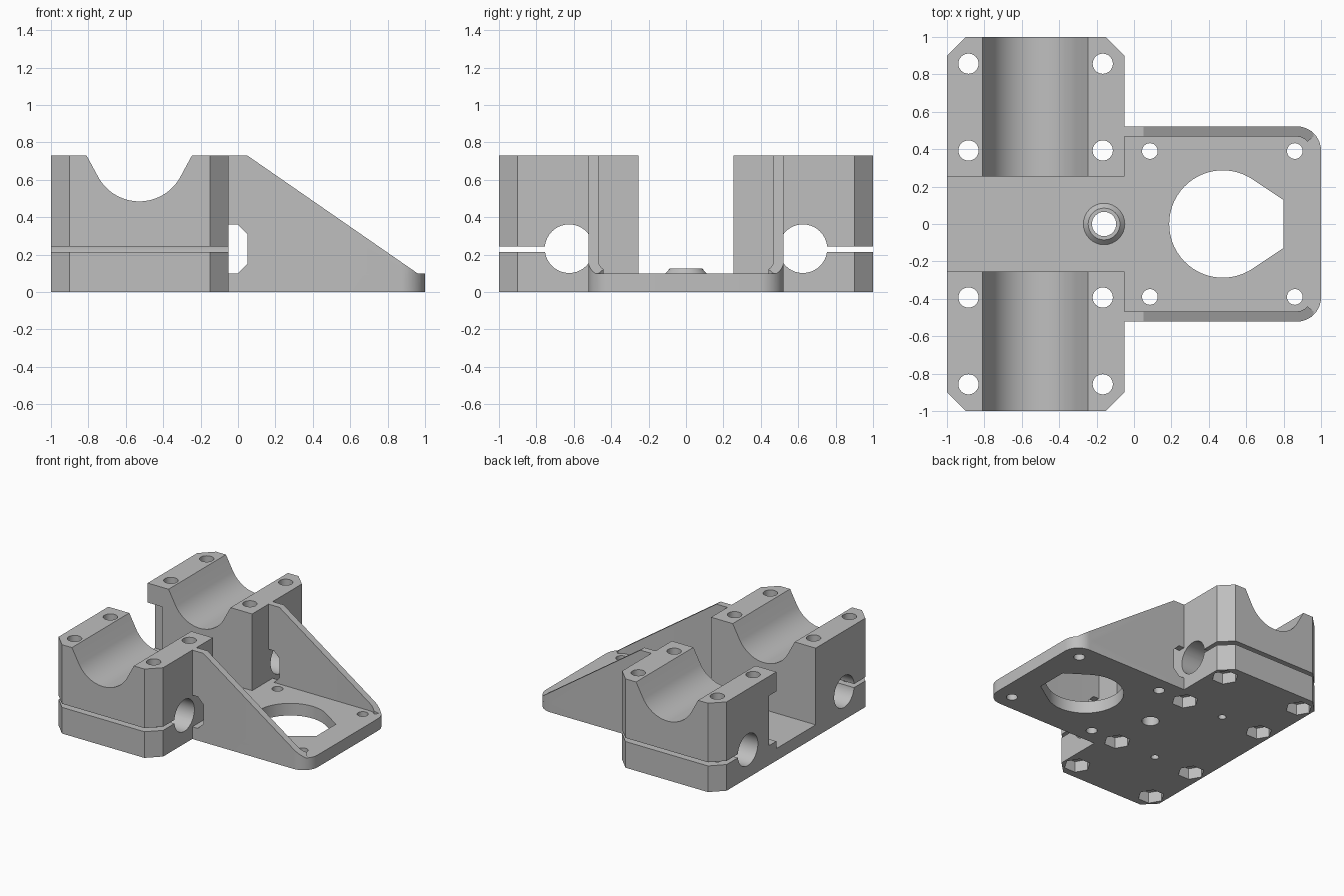
import bpy, bmesh
from math import sin, cos, radians, pi
from mathutils import Vector

if "Cube" in bpy.data.objects:
    bpy.data.objects.remove(bpy.data.objects["Cube"], do_unlink=True)

grey = bpy.data.materials.new("plain grey")
grey.use_nodes = True
grey.diffuse_color = (0.52, 0.52, 0.52, 1)
grey.node_tree.nodes["Principled BSDF"].inputs["Base Color"].default_value = (0.52, 0.52, 0.52, 1)


def arc(cx, cy, r, start, end, steps):
    angles = [radians(start + (end - start) * i / steps) for i in range(steps + 1)]
    return [(cx + r * cos(a), cy + r * sin(a)) for a in angles]


def finish(name, bm):
    bmesh.ops.recalc_face_normals(bm, faces=bm.faces)
    mesh = bpy.data.meshes.new(name)
    bm.to_mesh(mesh)
    bm.free()
    mesh.materials.append(grey)
    obj = bpy.data.objects.new(name, mesh)
    bpy.context.collection.objects.link(obj)
    return obj


def prism(name, points, lo, hi, axis="z"):
    """Extrude a 2D outline along one axis."""
    place = {"x": lambda a, b, t: (t, a, b),
             "y": lambda a, b, t: (a, t, b),
             "z": lambda a, b, t: (a, b, t)}[axis]
    bm = bmesh.new()
    face = bm.faces.new([bm.verts.new(place(a, b, lo)) for a, b in points])
    grown = bmesh.ops.extrude_face_region(bm, geom=[face])
    moved = [v for v in grown["geom"] if isinstance(v, bmesh.types.BMVert)]
    bmesh.ops.translate(bm, verts=moved, vec=Vector(place(0, 0, hi - lo)))
    return finish(name, bm)


def cylinder(name, a, b, r, lo, hi, axis="z", sides=32):
    return prism(name, arc(a, b, r, 0, 360 - 360 / sides, sides - 1), lo, hi, axis)


def box(name, x0, x1, y0, y1, z0, z1):
    return prism(name, [(x0, y0), (x1, y0), (x1, y1), (x0, y1)], z0, z1)


def combine(target, tool, operation):
    """Apply a boolean and discard the tool object."""
    tool.hide_render = True
    mod = target.modifiers.new("combine", "BOOLEAN")
    mod.operation = operation
    mod.solver = "EXACT"
    mod.object = tool
    bpy.context.view_layer.update()
    result = bpy.data.meshes.new_from_object(
        target.evaluated_get(bpy.context.evaluated_depsgraph_get()))
    target.modifiers.clear()
    target.data = result
    bpy.data.objects.remove(tool, do_unlink=True)


def cut(target, tool):
    combine(target, tool, "DIFFERENCE")


def mirrored(points, s):
    return [(x, s * y) for x, y in points]


# Base plate with chamfered back wings and a rounded front tongue
half = [(-1, 0.9), (-0.9, 1), (-0.15, 1), (-0.05, 0.9), (-0.05, 0.522)]
half += arc(0.87, 0.392, 0.13, 90, 0, 10)
body = prism("bracket_body", half + mirrored(half, -1)[::-1], 0, 0.1)

# Clamp blocks and sloped side gussets
block = [(-1, 0.255), (-1, 0.9), (-0.9, 1), (-0.15, 1), (-0.05, 0.9), (-0.05, 0.255)]
wall = [(-0.1, 0.522)] + arc(0.87, 0.392, 0.13, 90, 40, 6)
wall += arc(0.87, 0.392, 0.075, 40, 90, 6) + [(-0.1, 0.467)]
slope = [(0.05, 0.73), (0.96, 0.1), (1.1, 0.1), (1.1, 0.9), (0.05, 0.9)]
window = [(-0.05, 0.1), (0, 0.1), (0.05, 0.15), (0.05, 0.31), (0, 0.36), (-0.05, 0.36)]
for s in (1, -1):
    combine(body, prism("clamp_block", mirrored(block, s), 0, 0.73), "UNION")
    gusset = prism("side_gusset", mirrored(wall, s), 0.05, 0.73)
    cut(gusset, prism("slope_cutter", slope, -1, 1, "y"))
    cut(gusset, prism("window_cutter", window, -1, 1, "y"))
    combine(body, gusset, "UNION")

# Raised collar around the centre hole
bm = bmesh.new()
bmesh.ops.create_cone(bm, cap_ends=True, segments=32, radius1=0.13, radius2=0.085, depth=0.047)
bmesh.ops.translate(bm, verts=bm.verts, vec=(-0.16, 0, 0.1035))
combine(body, finish("collar", bm), "UNION")
cut(body, cylinder("collar_hole", -0.16, 0, 0.065, -0.1, 0.3))

# Bearing saddle running across both blocks
saddle = [(-0.815, 0.74)] + arc(-0.528, 0.735, 0.25, 210, 330, 28) + [(-0.241, 0.74)]
saddle += [(-0.241, 0.9), (-0.815, 0.9)]
cut(body, prism("saddle_cutter", saddle, -1.1, 1.1, "y"))

# Large opening with a flattened point
opening = arc(0.475, 0, 0.287, 55, 305, 40) + [(0.8, -0.128), (0.8, 0.128)]
cut(body, prism("opening_cutter", opening, -0.1, 0.2))

for s in (1, -1):
    # Rod bores, clamping slits and blind holes below the saddle
    cut(body, cylinder("rod_bore", s * 0.625, 0.232, 0.13, -1.1, -0.02, "x", 40))
    cut(body, box("clamp_slit", -1.1, 0, *sorted((s * 0.7, s * 1.1)), 0.215, 0.245))
    cut(body, cylinder("blind_hole", -0.53, s * 0.39, 0.03, -0.1, 0.35))
    # Small corner holes of the tongue
    for x in (0.085, 0.86):
        cut(body, cylinder("corner_hole", x, s * 0.39, 0.042, -0.1, 0.3))
    # Clamp bolts with hexagonal nut pockets underneath
    for x in (-0.885, -0.167):
        for y in (0.393, 0.857):
            cut(body, cylinder("bolt_hole", x, s * y, 0.054, -0.1, 0.9))
            cut(body, cylinder("nut_pocket", x, s * y, 0.1, -0.1, 0.09, "z", 6))

# Relief notch on the inner back corner of one block
cut(body, box("relief_notch", -1.1, -0.87, 0.2, 0.35, 0.16, 0.57))

# Smooth the bores while keeping crisp edges
bpy.ops.object.select_all(action="DESELECT")
body.select_set(True)
bpy.context.view_layer.objects.active = body
bpy.ops.object.shade_smooth_by_angle(angle=radians(25))
